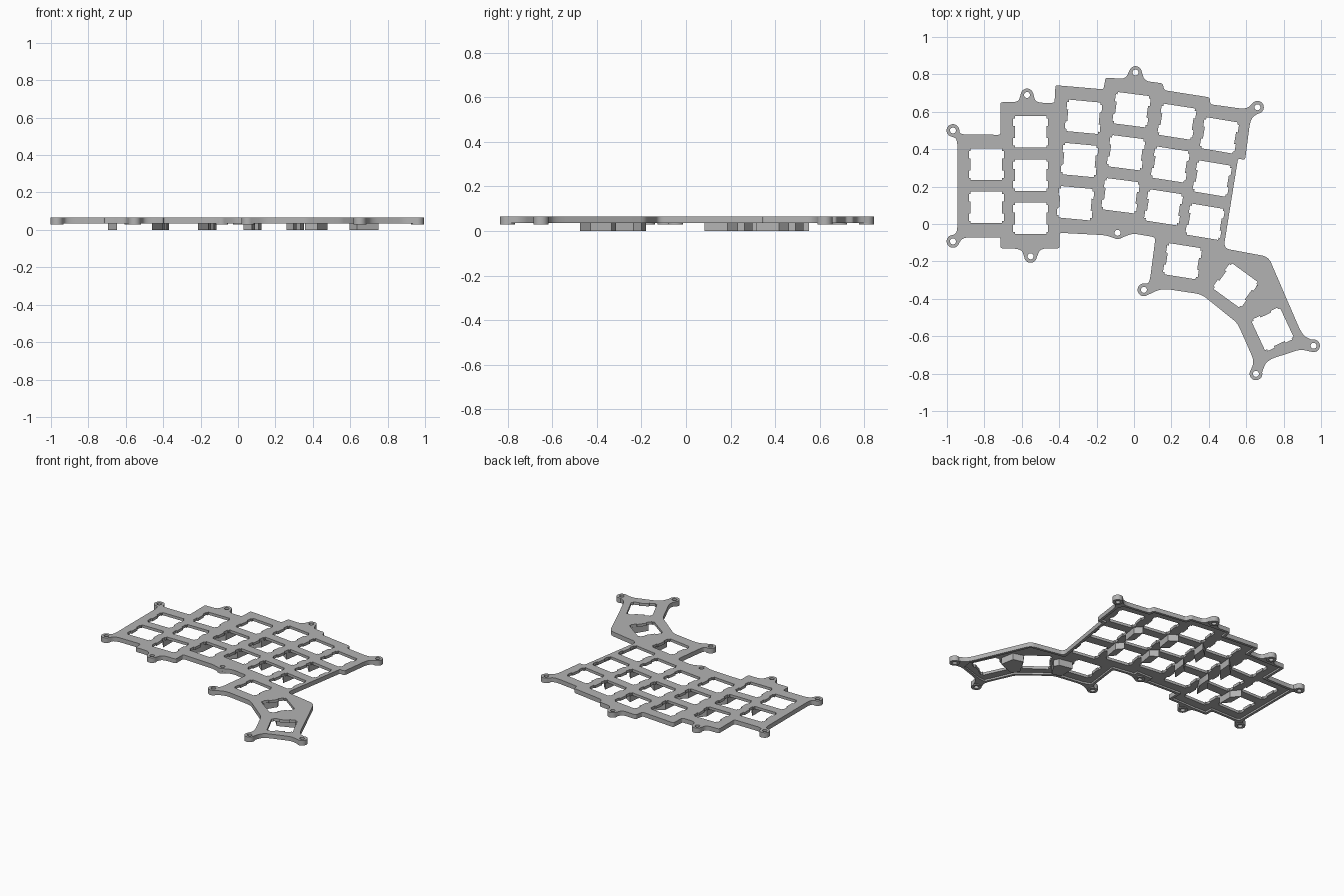
import bpy, bmesh, math
from mathutils import Vector, Matrix

cube = bpy.data.objects.get("Cube")
if cube:
    bpy.data.objects.remove(cube, do_unlink=True)

grey = bpy.data.materials.new("plain grey")
grey.use_nodes = True
COL = (0.45, 0.45, 0.45, 1)
grey.diffuse_color = COL
grey.node_tree.nodes["Principled BSDF"].inputs["Base Color"].default_value = COL

TOP, UNDER, RIM, BOSS = 0.066, 0.047, 0.035, 0.030   # heights of the layers
BOSS_R, HOLE_R, RIM_W = 0.034, 0.016, 0.018


def boss(x, y, a0, a1):
    return ("boss", x, y, a0, a1)


# Outline, clockwise: corners (x, y, rounding) and screw bosses (centre, arc in degrees)
outline = [
    (-.944, .455, .05), boss(-.968, .50, 265, 10), (-.93, .478, .05),
    (-.714, .477), (-.714, .651),
    (-.617, .651, .04), boss(-.572, .69, 170, 10), (-.525, .648, .04),
    (-.425, .648), (-.42, .742), (-.163, .72), (-.152, .782),
    (-.045, .776, .03), boss(.008, .81, 165, 5), (.056, .765, .03),
    (.152, .752), (.163, .715), (.404, .677), (.409, .64),
    (.60, .613, .05), boss(.66, .624, 145, -85), (.623, .565, .05),
    (.594, .343), (.556, .349), (.479, -.13, .035), (.719, -.175, .035),
    (.90, -.595, .06), boss(.96, -.651, 110, -110), (.89, -.67, .03),
    (.709, -.729, .05), boss(.652, -.801, 15, -195), (.644, -.735, .04),
    (.553, -.53, .03), (.361, -.376, .03),
    (.147, -.344, .05), boss(.053, -.352, -55, -280), (.083, -.317, .05),
    (.115, -.071, .02), (-.008, -.05, .03), boss(-.088, -.047, -55, -125),
    (-.152, -.06, .03), (-.398, -.047), (-.398, -.13),
    (-.50, -.13, .04), boss(-.553, -.173, -5, -175), (-.602, -.133, .04),
    (-.714, -.13), (-.714, -.071),
    (-.917, -.071, .05), boss(-.968, -.093, -30, -270), (-.944, -.045, .05),
]
bosses = [Vector(p[1:3]) for p in outline if p[0] == "boss"]


def circle(c, r, n=24):
    return [c + Vector((math.cos(2 * math.pi * i / n), math.sin(2 * math.pi * i / n))) * r
            for i in range(n)]


def expand(items):
    """Turn corners into rounded ones and bosses into arcs."""
    groups = []
    for p in items:
        if p[0] == "boss":
            n = max(4, int(abs(p[4] - p[3]) / 12))
            angles = [math.radians(p[3] + (p[4] - p[3]) * i / n) for i in range(n + 1)]
            groups.append([Vector((p[1] + BOSS_R * math.cos(a), p[2] + BOSS_R * math.sin(a)))
                           for a in angles])
        else:
            groups.append([Vector(p[:2])])
    out = []
    for i, g in enumerate(groups):
        if len(g) > 1:
            out += g
            continue
        p, a, b = g[0], groups[i - 1][-1], groups[(i + 1) % len(groups)][0]
        cut = items[i][2] if len(items[i]) > 2 else 0.012
        s = p + (a - p).normalized() * min(cut, (a - p).length * .48)
        e = p + (b - p).normalized() * min(cut, (b - p).length * .48)
        for k in range(6):
            t = k / 5
            out.append(s * (1 - t) ** 2 + p * 2 * t * (1 - t) + e * t * t)
    return out


def inset(pts, d):
    """Mitred inward offset of a clockwise loop."""
    out = []
    for i, p in enumerate(pts):
        u = (p - pts[i - 1]).normalized()
        v = (pts[(i + 1) % len(pts)] - p).normalized()
        n1, n2 = Vector((u.y, -u.x)), Vector((v.y, -v.x))
        out.append(p + (n1 + n2) * d / (1 + n1.dot(n2)))
    return out


def slab(name, loops, z0, z1):
    """Filled flat shape (first loop outside, others holes) between two heights."""
    cu = bpy.data.curves.new(name, "CURVE")
    cu.dimensions, cu.fill_mode = "2D", "BOTH"
    cu.extrude = (z1 - z0) / 2
    for loop in loops:
        sp = cu.splines.new("POLY")
        sp.points.add(len(loop) - 1)
        for q, p in zip(sp.points, loop):
            q.co = (p.x, p.y, 0, 1)
        sp.use_cyclic_u = True
    tmp = bpy.data.objects.new(name + "_curve", cu)
    bpy.context.collection.objects.link(tmp)
    dg = bpy.context.evaluated_depsgraph_get()
    me = bpy.data.meshes.new_from_object(tmp.evaluated_get(dg))
    bpy.data.objects.remove(tmp, do_unlink=True)
    me.transform(Matrix.Translation((0, 0, (z0 + z1) / 2)))
    bm = bmesh.new()
    bm.from_mesh(me)
    bmesh.ops.remove_doubles(bm, verts=bm.verts, dist=1e-5)
    bmesh.ops.recalc_face_normals(bm, faces=bm.faces)
    bm.to_mesh(me)
    bm.free()
    me.materials.clear()
    me.materials.append(grey)
    ob = bpy.data.objects.new(name, me)
    bpy.context.collection.objects.link(ob)
    bpy.ops.object.select_all(action="DESELECT")
    ob.select_set(True)
    bpy.context.view_layer.objects.active = ob
    bpy.ops.object.shade_smooth_by_angle(angle=math.radians(30))
    return ob


def place(c, deg, x, y):
    return Vector(c) + Matrix.Rotation(math.radians(deg), 2) @ Vector((x, y))


# Key openings: columns of (first centre, last centre, count, angle)
columns = [((-.789, .319), (-.789, .089), 2, 0), ((-.553, .493), (-.553, .030), 3, 0),
           ((-.270, .573), (-.313, .111), 3, -5.3), ((-.013, .611), (-.072, .151), 3, -7.3),
           ((.230, .547), (.158, .089), 3, -8.8), ((.457, .474), (.380, .012), 3, -9.5)]
thumbs = [((.259, -.199), -9), ((.543, -.328), -36), ((.741, -.563), -65)]
centres = [[Vector(a).lerp(Vector(b), i / (n - 1)) for i in range(n)] for a, b, n, _ in columns]
keys = [(c, col[3]) for cs, col in zip(centres, columns) for c in cs] + thumbs

H, W, N0, N1 = .0845, .094, .032, .072   # half size, notch reach, notch span
side = [(H, -H), (H, -N1), (W, -N1), (W, -N0), (H, -N0),
        (H, N0), (W, N0), (W, N1), (H, N1), (H, H)]
opening = side + [(-x, -y) for x, y in side]
key_holes = [[place(c, a, x, y) for x, y in opening] for c, a in keys]
screw_holes = [circle(c, HOLE_R) for c in bosses]

# Top plate
edge = expand(outline)
slab("switch_plate", [edge] + key_holes + screw_holes, UNDER, TOP)

# Rim under the edge, its inner side stepping around the mid-edge boss
core = []
for p in outline:
    if p[0] != "boss":
        core.append(Vector(p[:2]))
    elif p[1:3] == (-.088, -.047):
        core += [Vector(q) for q in ((-.045, -.052), (-.045, -.015), (-.13, -.015), (-.13, -.055))]
slab("edge_rim", [edge, inset(core, RIM_W)] + screw_holes, RIM, UNDER)

# Screw bosses
for i, c in enumerate(bosses):
    slab(f"screw_boss_{i + 1}", [circle(c, BOSS_R), circle(c, HOLE_R)], BOSS, UNDER)

# Support ribs between neighbouring columns
for i in range(5):
    left, right = centres[i], centres[i + 1]
    for j in range(len(left) - 1):
        k = j if len(left) == len(right) else 1
        ml, mr = (left[j] + left[j + 1]) / 2, (right[k] + right[k + 1]) / 2
        al, ar = columns[i][3], columns[i + 1][3]
        quad = [place(ml, al, W, .045), place(mr, ar, -W, .045),
                place(mr, ar, -W, -.06), place(ml, al, W, -.06)]
        slab(f"column_rib_{i + 1}_{j + 1}", [quad], 0, UNDER)

# Wedge ribs in the thumb cluster
wedges = [[(.365, -.18), (.46, -.20), (.478, -.235), (.425, -.318), (.358, -.30)],
          [(.665, -.315), (.735, -.335), (.752, -.43), (.635, -.475), (.597, -.43)]]
for i, w in enumerate(wedges):
    slab(f"thumb_rib_{i + 1}", [[Vector(p) for p in w]], 0, UNDER)
